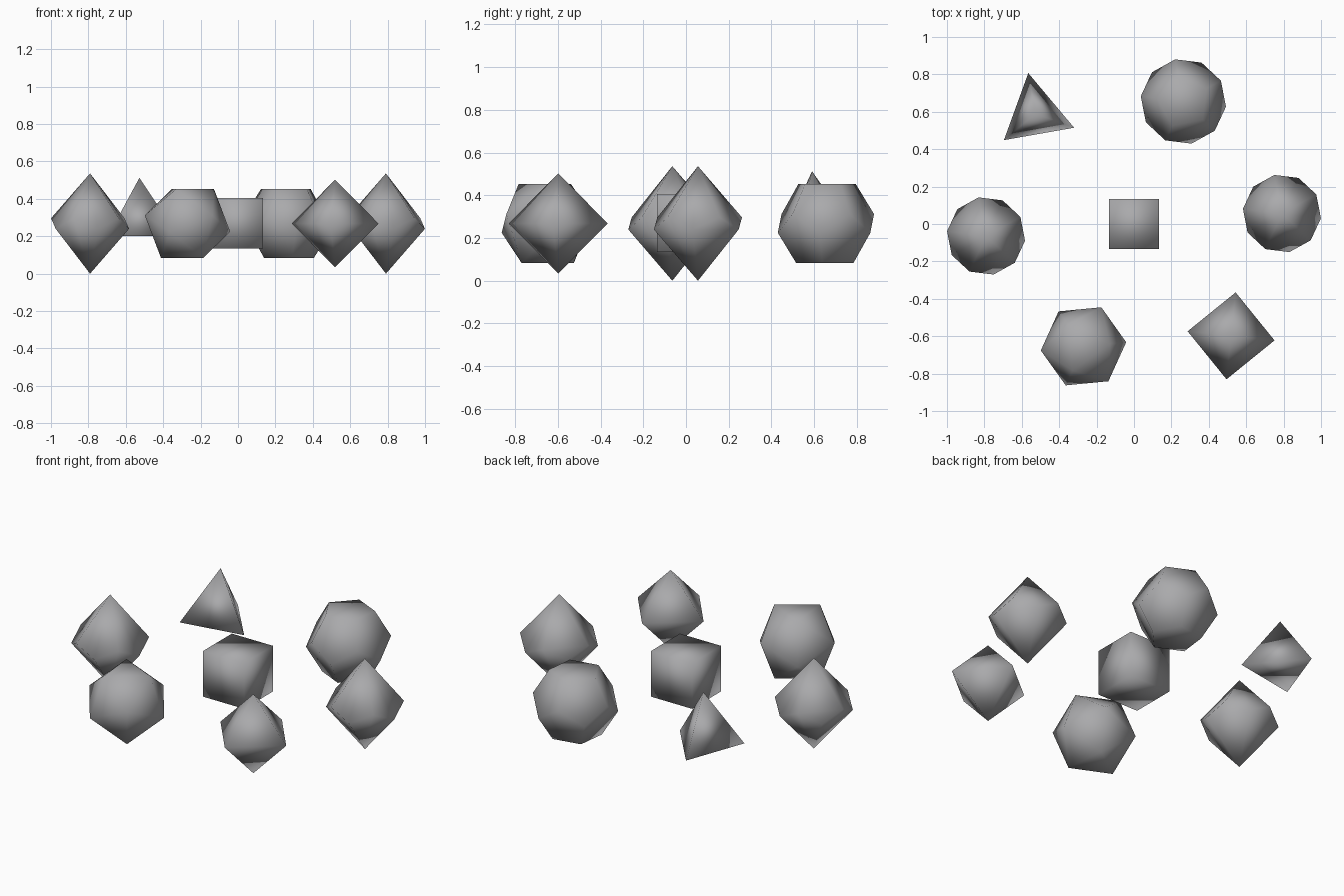
import bpy, bmesh, math

if "Cube" in bpy.data.objects:
    bpy.data.objects.remove(bpy.data.objects["Cube"])

R = 0.2335   # shared circumradius of the regular solids
Z = 0.268    # height of the centres

grey = bpy.data.materials.new("plain grey")
grey.diffuse_color = (0.4, 0.4, 0.41, 1)
grey.use_nodes = True
grey.node_tree.nodes["Principled BSDF"].inputs["Base Color"].default_value = grey.diffuse_color


def ring(n, radius, z, angle):
    """n points evenly spaced on a horizontal circle, first one at angle (degrees)."""
    a = math.radians(angle)
    return [(radius * math.cos(a + math.tau * i / n),
             radius * math.sin(a + math.tau * i / n), z) for i in range(n)]


def solid(name, centre, points):
    """Smooth-shaded convex solid spanned by the points, with clean flat faces."""
    bm = bmesh.new()
    for p in points:
        bm.verts.new(p)
    bmesh.ops.convex_hull(bm, input=bm.verts[:])
    bmesh.ops.dissolve_limit(bm, angle_limit=math.radians(2),
                             verts=bm.verts[:], edges=bm.edges[:])
    bmesh.ops.recalc_face_normals(bm, faces=bm.faces[:])
    for f in bm.faces:
        f.smooth = True
    mesh = bpy.data.meshes.new(name)
    bm.to_mesh(mesh)
    bm.free()
    mesh.materials.append(grey)
    ob = bpy.data.objects.new(name, mesh)
    ob.location = centre
    bpy.context.collection.objects.link(ob)


# Four-sided die
solid("four_sided_die", (-0.527, 0.59, 0.279),
      ring(3, 0.9428 * R, -R / 3, -20) + [(0, 0, R)])

# Six-sided die in the middle
s = R / math.sqrt(3)
solid("six_sided_die", (0, 0, 0.27),
      ring(4, s * math.sqrt(2), s, 45) + ring(4, s * math.sqrt(2), -s, 45))

# Eight-sided die
solid("eight_sided_die", (0.519, -0.598, Z),
      ring(4, R, 0, -6) + [(0, 0, R), (0, 0, -R)])

# Pair of ten-sided dice (kite-faced, zigzag waist)
H = Z
c = math.cos(math.radians(36))
waist = H * (1 - c) / (1 + c)
for side, x, y in (("left", -0.791, -0.064), ("right", 0.791, 0.056)):
    solid("ten_sided_die_" + side, (x, y, Z),
          ring(5, 0.21, -waist, -7) + ring(5, 0.21, waist, 29)
          + [(0, 0, H), (0, 0, -H)])

# Twelve- and twenty-sided dice, resting on a face: same four ring heights
cap_r, cap_z, mid_r, mid_z = 0.607 * R, 0.7947 * R, 0.9822 * R, 0.1876 * R
solid("twelve_sided_die", (0.264, 0.655, Z),
      ring(5, cap_r, cap_z, 29) + ring(5, mid_r, mid_z, 29)
      + ring(5, mid_r, -mid_z, -7) + ring(5, cap_r, -cap_z, -7))
solid("twenty_sided_die", (-0.27, -0.654, Z),
      ring(3, cap_r, cap_z, 5.5) + ring(3, mid_r, mid_z, 65.5)
      + ring(3, mid_r, -mid_z, 5.5) + ring(3, cap_r, -cap_z, 65.5))
